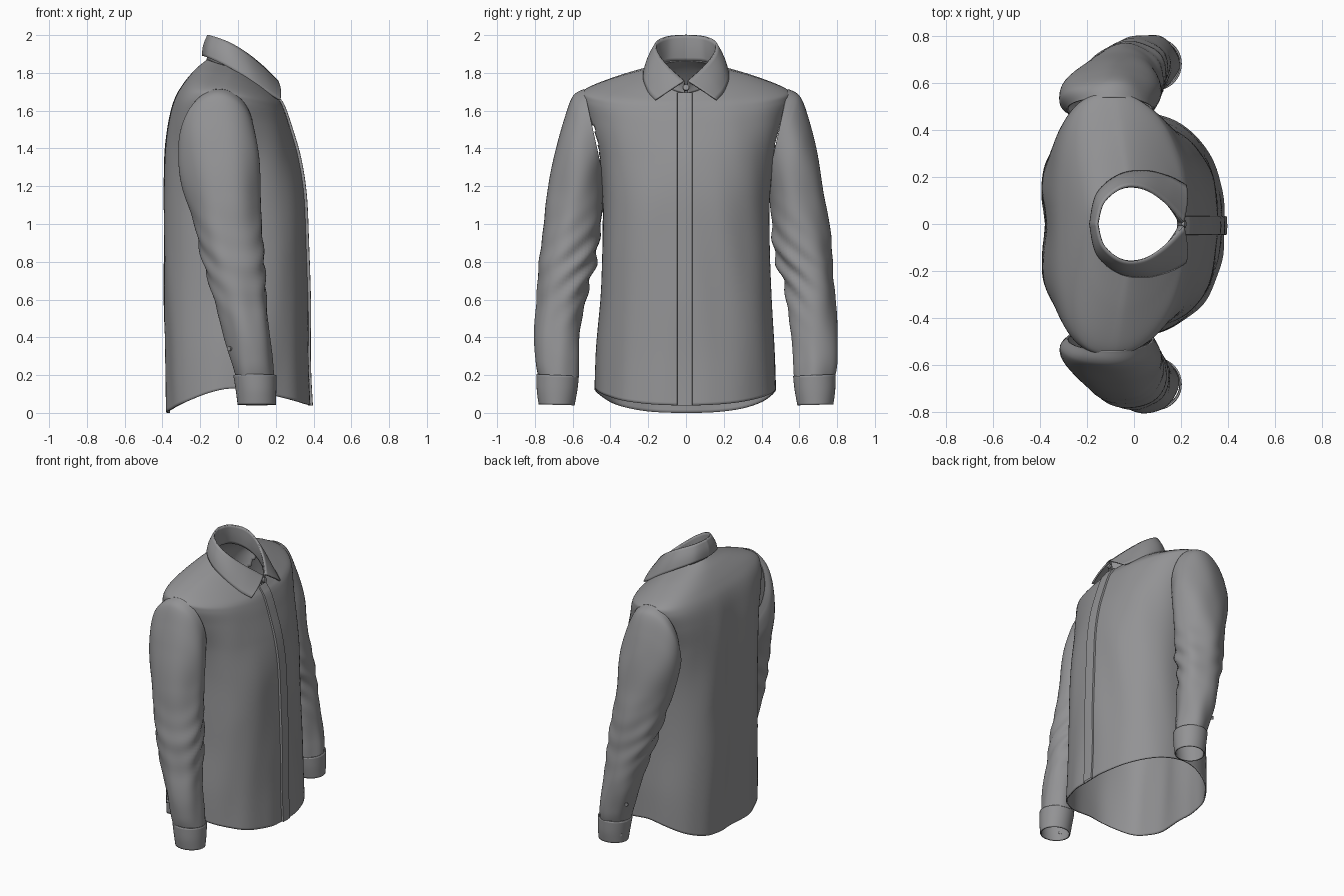
import bpy, bmesh, math
from mathutils import Vector, noise

if "Cube" in bpy.data.objects:
    bpy.data.objects.remove(bpy.data.objects["Cube"])

cloth = bpy.data.materials.new("grey cloth")
cloth.diffuse_color = (0.29, 0.29, 0.298, 1)
cloth.use_nodes = True
cloth.node_tree.nodes["Principled BSDF"].inputs["Base Color"].default_value = cloth.diffuse_color


def spline(keys, u):
    """Catmull-Rom through tuples, u in 0..1"""
    n = len(keys) - 1
    i = min(int(u * n), n - 1)
    t = u * n - i
    a, b, c, d = keys[max(i - 1, 0)], keys[i], keys[i + 1], keys[min(i + 2, n)]
    return [0.5 * (2 * q + (r - p) * t + (2 * p - 5 * q + 4 * r - s) * t * t
                   + (3 * q - p - 3 * r + s) * t ** 3) for p, q, r, s in zip(a, b, c, d)]


def loft(name, rows, closed, thick=0.008, offset=-1, cut=None):
    """Skin a grid of points, smooth it and give it cloth thickness"""
    bm = bmesh.new()
    grid = [[bm.verts.new(p) for p in r] for r in rows]
    n = len(rows[0])
    for a, b in zip(grid, grid[1:]):
        for j in range(n if closed else n - 1):
            k = (j + 1) % n
            bm.faces.new((a[j], a[k], b[k], b[j]))
    if cut:
        gone = [f for f in bm.faces if cut(f.calc_center_median())]
        bmesh.ops.delete(bm, geom=gone, context='FACES')
    bmesh.ops.recalc_face_normals(bm, faces=bm.faces[:])
    me = bpy.data.meshes.new(name)
    bm.to_mesh(me)
    bm.free()
    ob = bpy.data.objects.new(name, me)
    bpy.context.collection.objects.link(ob)
    me.materials.append(cloth)
    if thick:
        m = ob.modifiers.new("thickness", 'SOLIDIFY')
        m.thickness, m.offset = thick, offset
    bpy.context.view_layer.objects.active = ob
    ob.select_set(True)
    bpy.ops.object.shade_smooth_by_angle(angle=math.radians(40))
    ob.select_set(False)
    return ob


def spow(v, e):
    return math.copysign(abs(v) ** e, v)


# Torso rings: front x,z / back x,z / half width, side z, side x / roundness front, back
TORSO = [
    (.385, .04, -.39, .00, .478, .13, -.03, .85, .75),
    (.375, .30, -.395, .28, .470, .34, -.03, .85, .75),
    (.370, .60, -.40, .60, .450, .62, -.03, .82, .72),
    (.362, .90, -.40, .90, .444, .90, -.03, .80, .70),
    (.350, 1.15, -.40, 1.18, .445, 1.15, -.04, .80, .68),
    (.318, 1.36, -.392, 1.40, .468, 1.36, -.06, .85, .66),
    (.275, 1.52, -.368, 1.56, .520, 1.54, -.08, .92, .66),
    (.248, 1.60, -.335, 1.67, .555, 1.665, -.09, .97, .68),
    (.230, 1.64, -.285, 1.75, .530, 1.715, -.08, 1.0, .72),
    (.212, 1.665, -.225, 1.82, .360, 1.780, -.05, 1.0, .85),
    (.190, 1.695, -.165, 1.87, .165, 1.830, -.02, 1.0, 1.0)]


def torso_point(u, t):
    xf, zf, xb, zb, w, zs, xs, ef, eb = spline(TORSO, u)
    c, s = math.cos(t), math.sin(t)
    e, xe, ze = (ef, xf, zf) if c > 0 else (eb, xb, zb)
    x = xs + (xe - xs) * abs(c) ** e
    y = w * spow(s, e)
    z = zs + (ze - zs) * abs(c) ** 1.2
    # back pleat hollow and soft drape folds
    fade = max(0, min(1, (1.75 - z) / .4))
    if c < 0:
        x += .022 * math.exp(-(y / .1) ** 2) * fade
    d = .012 * fade * noise.noise(Vector((x * 5, y * 6, z * 1.6 + 3 + abs(y) * 2)))
    return Vector((x + d * c, y + d * s, z))


def in_armhole(p):
    return abs(p.y) > .4 and ((p.x + .1) / .15) ** 2 + ((p.z - 1.46) / .18) ** 2 < 1


N = 112
loft("shirt_body", [[torso_point(i / 100, 2 * math.pi * j / N) for j in range(N)]
                    for i in range(101)], True, cut=in_armhole)

# Front button placket following the chest line
rows = []
for i in range(71):
    p = torso_point(i / 70, 0)
    rows.append([(p.x + dx, y, p.z) for dx, y in
                 ((-.012, -.048), (.012, -.045), (.013, -.005), (.011, .032), (-.01, .035))])
loft("front_placket", rows, False, 0)

# Sleeve rings: outer y,z / inner y,z / back x, front x
SLEEVE = [
    (.540, 1.715, .435, 1.24, -.285, .085),
    (.605, 1.675, .432, 1.19, -.315, .095),
    (.655, 1.55, .440, 1.12, -.315, .108),
    (.692, 1.38, .446, 1.05, -.295, .115),
    (.735, 1.15, .455, .95, -.25, .120),
    (.765, .92, .475, .82, -.205, .130),
    (.785, .70, .520, .67, -.150, .145),
    (.798, .45, .552, .45, -.085, .165),
    (.798, .27, .568, .27, -.035, .185),
    (.785, .19, .575, .19, -.015, .192)]
CUFF = [(.792, .205, .567, .195, -.025, .203), (.790, .12, .575, .12, -.012, .203),
        (.780, .045, .590, .04, -.002, .200)]


def sleeve_rows(keys, side, steps, folds):
    rows = []
    for i in range(steps + 1):
        yo, zo, yi, zi, xb, xf = spline(keys, i / steps)
        row = []
        for j in range(56):
            a = 2 * math.pi * j / 56
            c, s = math.cos(a), math.sin(a)
            z = (zo + zi) / 2 + (zo - zi) / 2 * c
            # elbow creases, strongest on the inside of the arm
            elbow = .011 * math.exp(-((z - .78) / .2) ** 2) * (.6 - .4 * c)
            d = elbow * math.sin(42 * z + 2.2 * s + 6 * c)
            d += .014 * noise.noise(Vector((c * 1.2, s * 1.2 + side, z * 3.5)))
            d *= folds * min(1, i / 8)
            row.append(((xb + xf) / 2 + ((xf - xb) / 2 + d) * s,
                        side * ((yo + yi) / 2 + ((yo - yi) / 2 + d) * c), z))
        rows.append(row)
    return rows


for side, label in ((1, "left"), (-1, "right")):
    loft(label + "_sleeve", sleeve_rows(SLEEVE, side, 90, 1), True)
    loft(label + "_cuff", sleeve_rows(CUFF, side, 10, 0), True)
    # sleeve buttons near the cuff opening
    for x, z, y in ((.012, .105, .735), (-.045, .34, .745)):
        bpy.ops.mesh.primitive_cylinder_add(
            vertices=16, radius=.012, depth=.012, location=(x, side * y, z),
            rotation=(math.radians(90), 0, math.radians(side * 40)))
        ob = bpy.context.object
        ob.name = label + "_sleeve_button"
        ob.data.materials.append(cloth)
        ob.select_set(False)

# Collar: half edges from centre back to front, mirrored to the other side
TOP = [(-.157, 0, 2.0), (-.13, .092, 1.992), (-.05, .155, 1.962),
       (.04, .152, 1.908), (.13, .095, 1.835), (.21, .010, 1.757)]
FALL = [(-.186, 0, 1.89), (-.155, .13, 1.88), (-.06, .208, 1.835),
        (.05, .224, 1.77), (.15, .20, 1.70), (.222, .163, 1.657)]
BASE = [(-.163, 0, 1.865), (-.135, .1, 1.86), (-.06, .158, 1.825),
        (.04, .158, 1.78), (.13, .11, 1.725), (.192, .008, 1.69)]


def collar_rows(upper, lower, bulge):
    rows = []
    for i in range(-40, 41):
        m = Vector((1, -1 if i < 0 else 1, 1))
        a = Vector(spline(upper, abs(i) / 40)) * m
        b = Vector(spline(lower, abs(i) / 40)) * m
        out = Vector((a.x, a.y, 0)).normalized()
        rows.append([a.lerp(b, k / 8) + out * bulge * math.sin(math.pi * k / 8)
                     for k in range(9)])
    return rows


loft("collar_fall", collar_rows(TOP, FALL, .008), False, .01, 0)
loft("collar_stand", collar_rows(TOP, BASE, -.004), False, .008, 0)

# Collar button at the throat
bpy.ops.mesh.primitive_cylinder_add(vertices=20, radius=.016, depth=.014,
                                    location=(.212, 0, 1.722), rotation=(0, math.radians(75), 0))
bpy.context.object.name = "collar_button"
bpy.context.object.data.materials.append(cloth)
